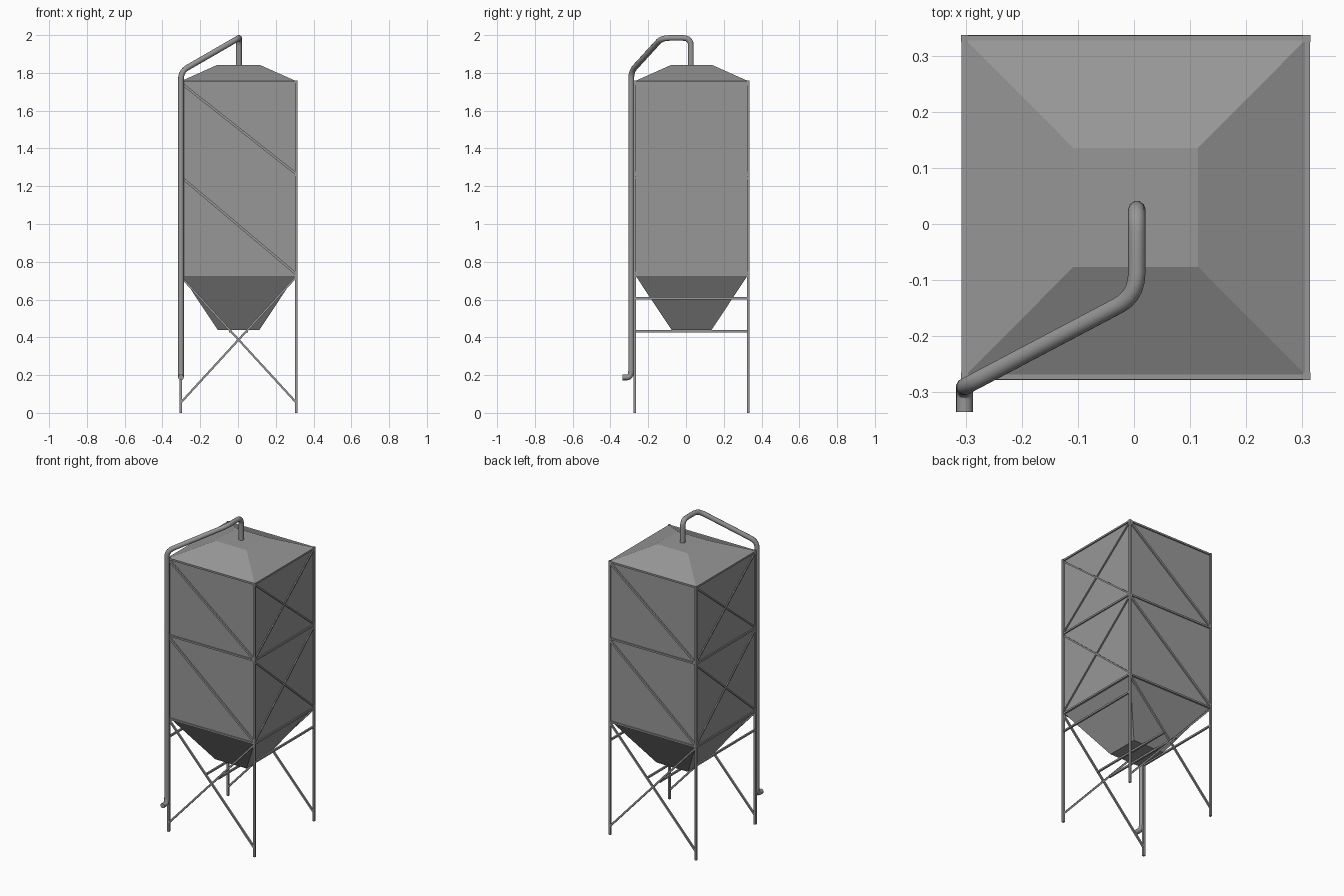
import bpy, bmesh
from mathutils import Vector

if "Cube" in bpy.data.objects:
    bpy.data.objects.remove(bpy.data.objects["Cube"])

CX, CY = 0.003, 0.0295    # silo axis
HX, HY = 0.303, 0.299     # half size of walls
PX, PY = 0.305, 0.301     # half spacing of posts
Z_HOP, Z_LOW, Z_MID, Z_TOP, Z_ROOF = 0.44, 0.73, 1.26, 1.757, 1.843

steel = bpy.data.materials.new("dark_steel")
steel.diffuse_color = (0.31, 0.31, 0.31, 1)
steel.use_nodes = True
steel.node_tree.nodes["Principled BSDF"].inputs["Base Color"].default_value = steel.diffuse_color


def add_object(name, data):
    data.materials.append(steel)
    ob = bpy.data.objects.new(name, data)
    bpy.context.collection.objects.link(ob)
    return ob


def add_mesh(name, bm):
    bmesh.ops.recalc_face_normals(bm, faces=bm.faces)
    me = bpy.data.meshes.new(name)
    bm.to_mesh(me)
    bm.free()
    return add_object(name, me)


def loft(name, rings):
    """Square shell through (half x, half y, z) rings, capped."""
    bm = bmesh.new()
    prev = None
    for hx, hy, z in rings:
        ring = [bm.verts.new((CX + sx * hx, CY + sy * hy, z))
                for sx, sy in ((-1, -1), (1, -1), (1, 1), (-1, 1))]
        if prev:
            for i in range(4):
                j = (i + 1) % 4
                bm.faces.new((prev[i], prev[j], ring[j], ring[i]))
        else:
            bm.faces.new(ring)
        prev = ring
    bm.faces.new(prev)
    return add_mesh(name, bm)


def bar(name, a, b, w=0.011):
    """Square bar between two points given relative to the silo axis."""
    a, b = Vector(a), Vector(b)
    bm = bmesh.new()
    bmesh.ops.create_cube(bm, size=1)
    bmesh.ops.scale(bm, vec=(w, w, (b - a).length), verts=bm.verts)
    ob = add_mesh(name, bm)
    ob.rotation_mode = 'QUATERNION'
    ob.rotation_quaternion = (b - a).to_track_quat('Z', 'Y')
    ob.location = (a + b) / 2 + Vector((CX, CY, 0))
    return ob


def pipe(name, pts, radius, bend):
    """Round tube with rounded corners."""
    pts = [Vector(p) for p in pts]
    path = [pts[0]]
    for p, q, r in zip(pts, pts[1:], pts[2:]):
        a = q + (p - q).normalized() * min(bend, (p - q).length * 0.45)
        b = q + (r - q).normalized() * min(bend, (r - q).length * 0.45)
        for i in range(6):
            t = i / 5
            path.append(a * (1 - t) ** 2 + q * 2 * t * (1 - t) + b * t * t)
    path.append(pts[-1])
    cu = bpy.data.curves.new(name, 'CURVE')
    cu.dimensions = '3D'
    cu.bevel_depth = radius
    cu.bevel_resolution = 3
    cu.use_fill_caps = True
    sp = cu.splines.new('POLY')
    sp.points.add(len(path) - 1)
    for sp_pt, co in zip(sp.points, path):
        sp_pt.co = (*co, 1)
    sp.use_smooth = True
    return add_object(name, cu)


# Hopper, walls and roof in one shell
loft("silo_shell", [(0.111, 0.106, Z_HOP), (HX, HY, Z_LOW),
                    (HX, HY, Z_TOP), (0.111, 0.106, Z_ROOF)])

# Corner posts
for sx in (-1, 1):
    for sy in (-1, 1):
        bar("corner_post", (sx * PX, sy * PY, 0), (sx * PX, sy * PY, Z_TOP + 0.003), 0.013)

# Horizontal frame bars around the walls
for z in (Z_LOW - 0.004, Z_MID, Z_TOP - 0.005):
    for s in (-1, 1):
        bar("frame_rail_x", (-PX, s * PY, z), (PX, s * PY, z))
        bar("frame_rail_y", (s * PX, -PY, z), (s * PX, PY, z))

# Wall diagonals: single on front and back, crossed on the sides
for lo, hi in ((Z_LOW, Z_MID), (Z_MID, Z_TOP)):
    lo, hi = lo + 0.005, hi - 0.01
    for s in (-1, 1):
        bar("wall_brace", (s * PX, s * PY, hi), (-s * PX, s * PY, lo), 0.013)
        bar("side_brace", (s * PX, -PY, hi), (s * PX, PY, lo), 0.009)
        bar("side_brace", (s * PX, PY, hi), (s * PX, -PY, lo), 0.009)

# Crossed leg braces and rails under the hopper
for s in (-1, 1):
    bar("leg_brace", (-PX, s * PY, 0.055), (PX, s * PY, 0.72))
    bar("leg_brace", (PX, s * PY, 0.055), (-PX, s * PY, 0.72))
    bar("leg_rail", (s * PX, -PY, 0.607), (s * PX, PY, 0.607))
    bar("hopper_rail", (s * 0.045, -PY, 0.432), (s * 0.045, PY, 0.432))

# Filling pipe from the roof down to the front left corner
pipe("filling_pipe", [(0.005, 0.026, 1.835), (0.005, 0.026, 1.985),
                      (0.005, -0.128, 1.985), (-0.302, -0.290, 1.808),
                      (-0.302, -0.290, 0.188), (-0.302, -0.335, 0.188)], 0.0155, 0.042)
